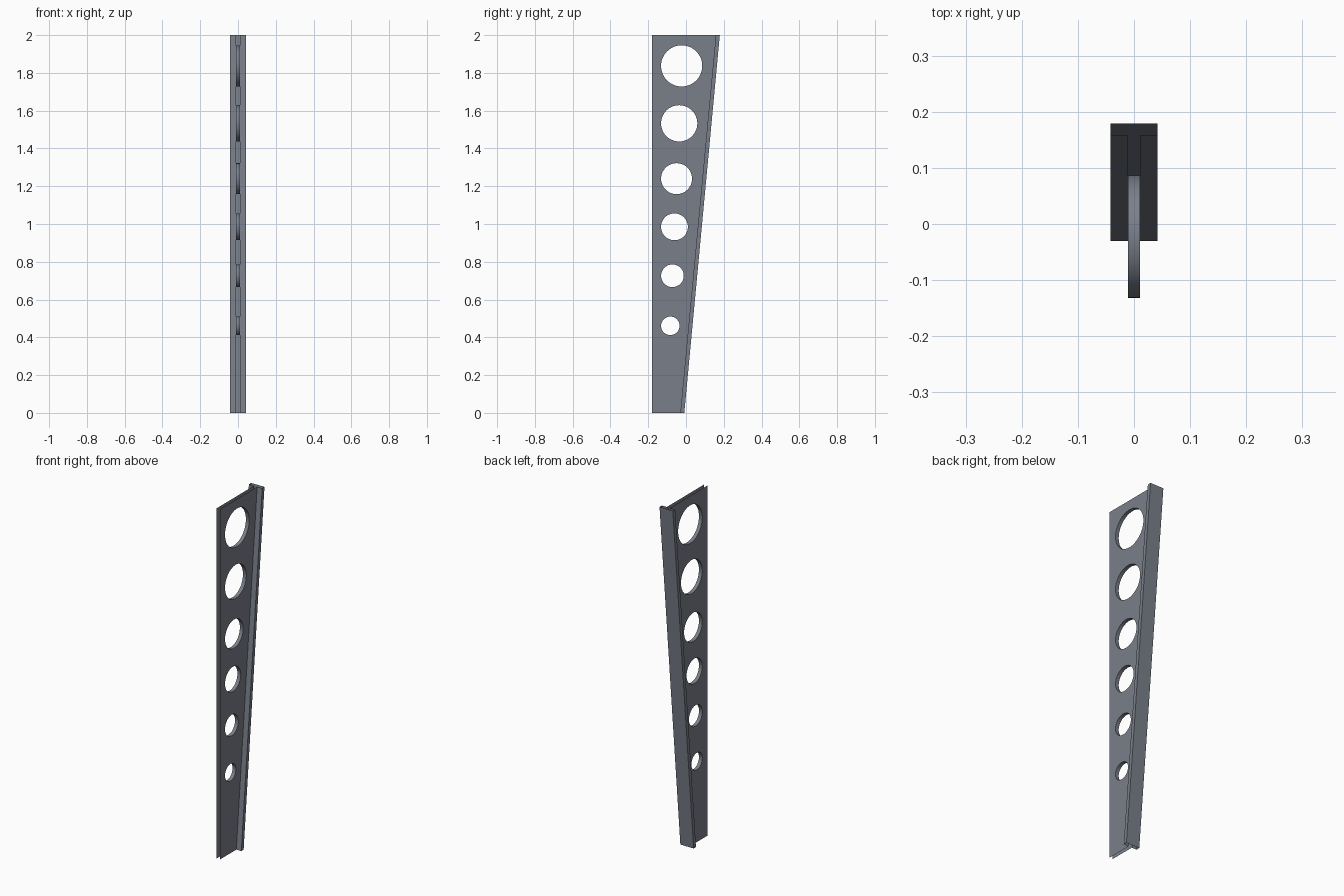
import bpy, bmesh, math
from mathutils import Vector

old = bpy.data.objects.get("Cube")
if old:
    bpy.data.objects.remove(old, do_unlink=True)

HEIGHT = 2.0
WEB = 0.0105           # half thickness of the web
FLANGE = 0.042         # half width of the flange
FRONT = -0.179         # straight front edge of the web
INNER = (-0.030, 0.158)   # flange inner face, bottom and top
OUTER = (-0.009, 0.179)   # flange outer face, bottom and top
HOLE_FRONT = -0.132    # every hole is tangent to this line
HOLES = [(0.461, 0.049), (0.726, 0.060), (0.985, 0.071),
         (1.24, 0.082), (1.533, 0.096), (1.837, 0.109)]  # height, radius
SEGMENTS = 48

steel = bpy.data.materials.new("blue_grey_steel")
steel.use_nodes = True
colour = (0.195, 0.215, 0.255, 1)
steel.diffuse_color = colour
steel.node_tree.nodes["Principled BSDF"].inputs["Base Color"].default_value = colour


def finish(bm, name):
    mesh = bpy.data.meshes.new(name)
    bm.to_mesh(mesh)
    bm.free()
    mesh.materials.append(steel)
    obj = bpy.data.objects.new(name, mesh)
    bpy.context.collection.objects.link(obj)
    return obj


def face_towards(face, direction):
    face.normal_update()
    if face.normal.dot(direction) < 0:
        face.normal_flip()


def ring(bm, points, x):
    verts = [bm.verts.new((x, y, z)) for y, z in points]
    edges = [bm.edges.new((a, b)) for a, b in zip(verts, verts[1:] + verts[:1])]
    return verts, edges


# Tapered web: two pierced side sheets joined by the hole walls, open at the rim
outline = [(FRONT, 0), (INNER[0], 0), (INNER[1], HEIGHT), (FRONT, HEIGHT)]
circles = []
for z, r in HOLES:
    angles = [math.tau * i / SEGMENTS for i in range(SEGMENTS)]
    circles.append([(HOLE_FRONT + r + r * math.cos(a), z + r * math.sin(a)) for a in angles])

bm = bmesh.new()
sides = []
for x in (-WEB, WEB):
    loops = [ring(bm, pts, x) for pts in [outline] + circles]
    edges = [e for _, es in loops for e in es]
    result = bmesh.ops.triangle_fill(bm, use_beauty=True, use_dissolve=False, edges=edges)
    for f in result["geom"]:
        if isinstance(f, bmesh.types.BMFace):
            face_towards(f, Vector((x, 0, 0)))
    sides.append([verts for verts, _ in loops[1:]])

for (z, r), left, right in zip(HOLES, *sides):
    centre = Vector((0, HOLE_FRONT + r, z))
    for i in range(SEGMENTS):
        j = (i + 1) % SEGMENTS
        wall = bm.faces.new((left[i], left[j], right[j], right[i]))
        face_towards(wall, centre - wall.calc_center_median())
        wall.smooth = True
for e in bm.edges:
    if len(e.link_faces) == 2 and e.link_faces[0].smooth != e.link_faces[1].smooth:
        e.smooth = False
finish(bm, "pierced_web")

# Sloping flange: open-ended channel section wrapped around the back of the web
section = [(WEB, INNER), (FLANGE, INNER), (FLANGE, OUTER),
           (-FLANGE, OUTER), (-FLANGE, INNER), (-WEB, INNER)]
bm = bmesh.new()
rows = [[bm.verts.new((x, ys[k], k * HEIGHT)) for x, ys in section] for k in (0, 1)]
for i in range(len(section) - 1):
    bm.faces.new((rows[0][i], rows[0][i + 1], rows[1][i + 1], rows[1][i]))
finish(bm, "sloping_flange")
